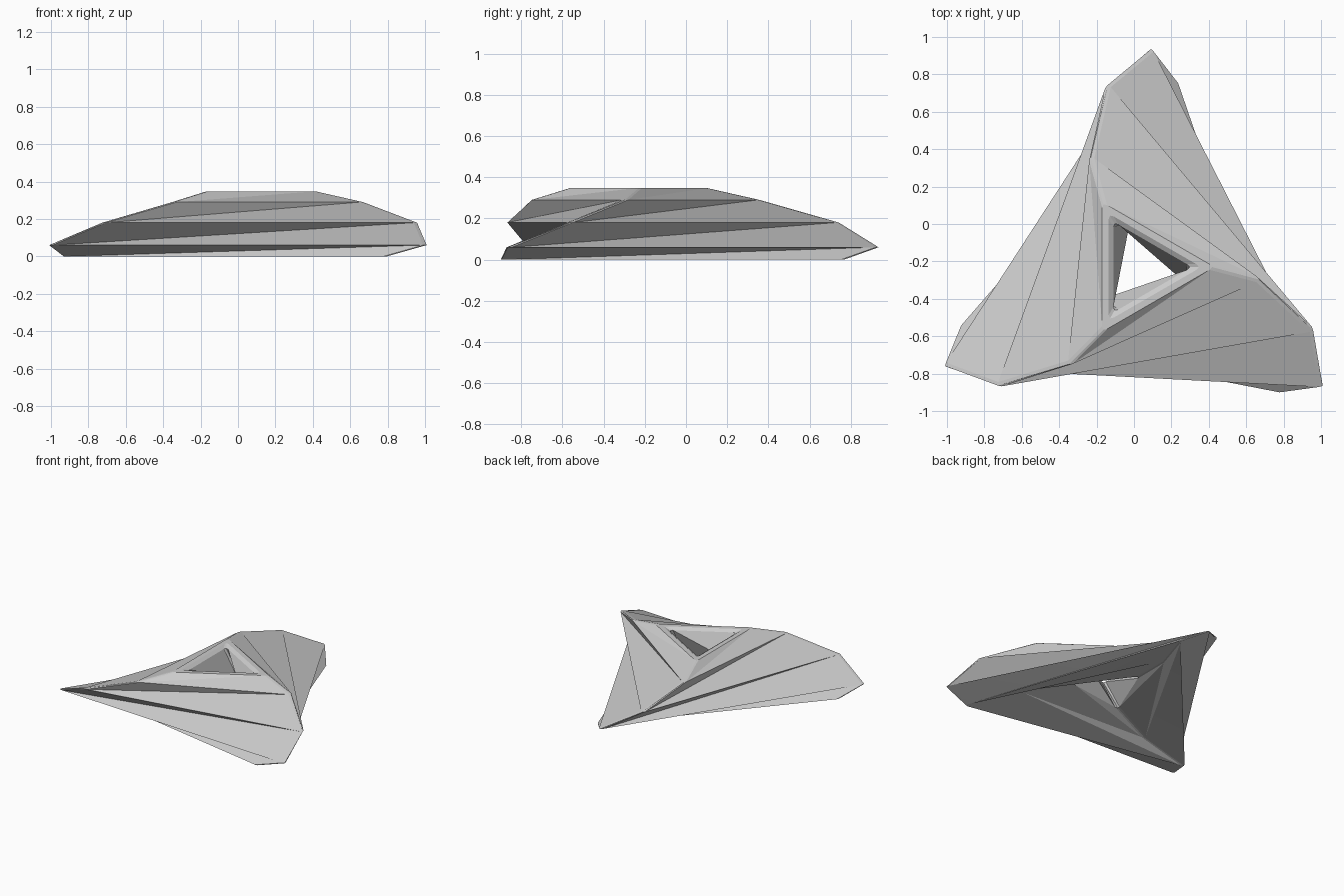
import bpy, bmesh
from math import radians, cos, sin
from mathutils import Vector

if "Cube" in bpy.data.objects:
    bpy.data.objects.remove(bpy.data.objects["Cube"])

CENTRE = Vector((0.03, -0.23, 0))

# Closed cross-section of the twisted ring: corner radius, height, turn in degrees
LEVELS = [
    (0.28, 0.33, 120), (0.33, 0.347, 120), (0.40, 0.347, 120),
    (0.655, 0.29, 114), (1.00, 0.18, 100), (1.18, 0.06, 87),
    (1.03, 0.00, 79), (0.64, 0.06, 87), (0.28, 0.12, 98),
]


def triangle_loop(radius, z, turn):
    """Triangle with softened corners, three points per corner."""
    tips = [CENTRE + Vector((radius * cos(radians(turn + k * 120)),
                             radius * sin(radians(turn + k * 120)), z))
            for k in range(3)]
    pts = []
    for k in range(3):
        prev, tip, nxt = tips[k - 1], tips[k], tips[(k + 1) % 3]
        a = tip + (prev - tip).normalized() * 0.03
        b = tip + (nxt - tip).normalized() * 0.03
        pts += [a, (a + b) * 0.25 + tip * 0.5, b]
    return pts


# Skin the levels into a closed ring, folding each twisted side inward
bm = bmesh.new()
loops = [[bm.verts.new(p) for p in triangle_loop(*lv)] for lv in LEVELS]
for j, one in enumerate(loops):
    two = loops[(j + 1) % len(loops)]
    grows = LEVELS[j][2] < LEVELS[(j + 1) % len(LEVELS)][2]
    n = len(one)
    for i in range(n):
        k = (i + 1) % n
        if grows:
            bm.faces.new((one[i], two[i], two[k]))
            bm.faces.new((one[i], two[k], one[k]))
        else:
            bm.faces.new((one[i], two[i], one[k]))
            bm.faces.new((two[i], two[k], one[k]))
bmesh.ops.recalc_face_normals(bm, faces=bm.faces)
mesh = bpy.data.meshes.new("twisted_triangle_ring")
bm.to_mesh(mesh)
bm.free()
ring = bpy.data.objects.new("twisted_triangle_ring", mesh)
bpy.context.collection.objects.link(ring)

# Crisp facets, blended only where they meet at shallow angles
bpy.context.view_layer.objects.active = ring
ring.select_set(True)
bpy.ops.object.shade_smooth_by_angle(angle=radians(8))
